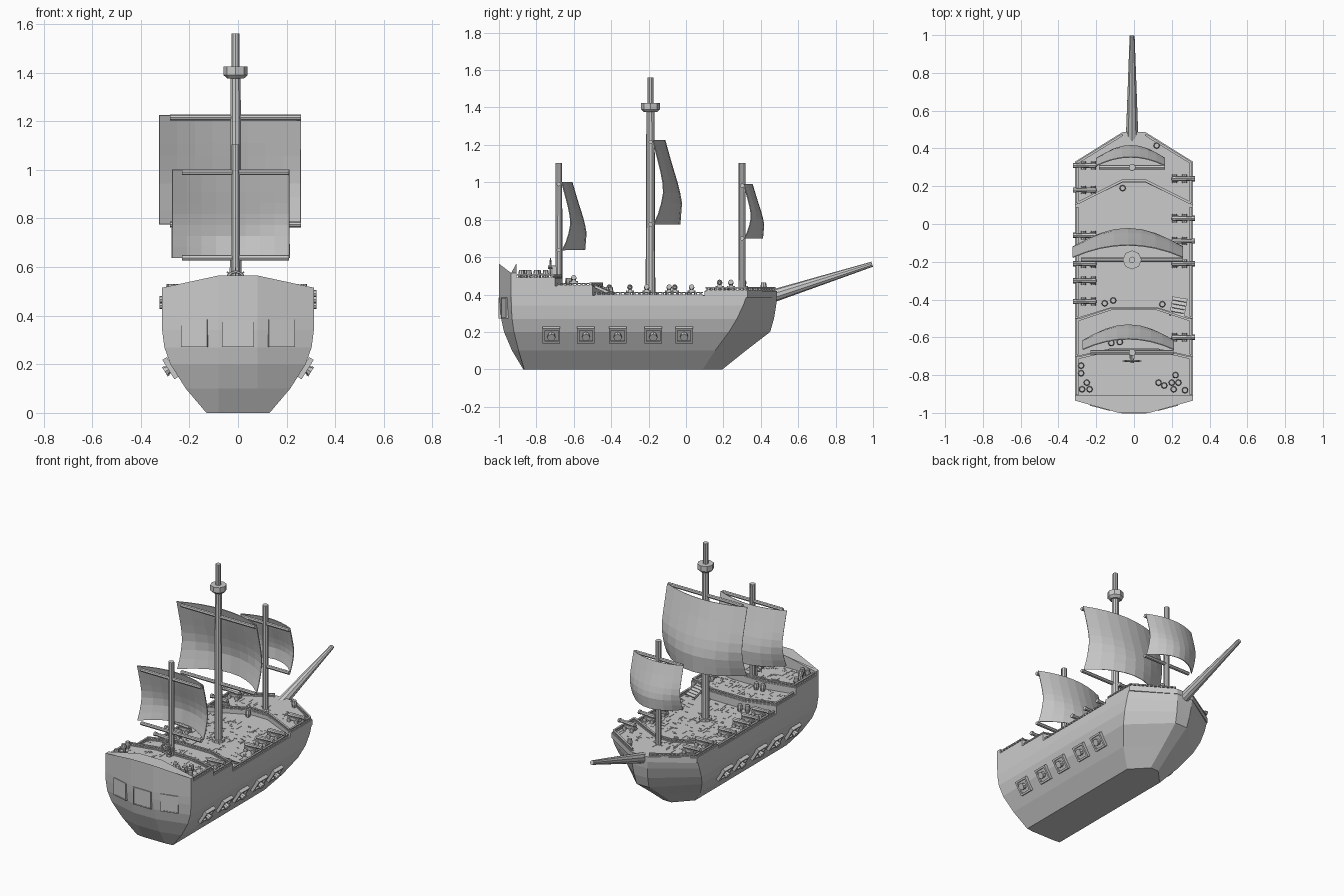
import bpy, bmesh, math, random
from mathutils import Matrix, Vector

if "Cube" in bpy.data.objects:
    bpy.data.objects.remove(bpy.data.objects["Cube"])
random.seed(4)
T, R = Matrix.Translation, Matrix.Rotation


def finish(bm, name):
    bmesh.ops.recalc_face_normals(bm, faces=bm.faces)
    me = bpy.data.meshes.new(name)
    bm.to_mesh(me)
    bm.free()
    ob = bpy.data.objects.new(name, me)
    bpy.context.collection.objects.link(ob)
    return ob


def cyl(bm, p, q, r1, r2=None, n=10, M=Matrix()):
    p, q = Vector(p), Vector(q)
    rot = (q - p).to_track_quat('Z', 'Y').to_matrix().to_4x4()
    bmesh.ops.create_cone(bm, cap_ends=True, segments=n, radius1=r1, radius2=r1 if r2 is None else r2,
                          depth=(q - p).length, matrix=M @ T((p + q) / 2) @ rot)


def box(bm, c, s, M=Matrix()):
    bmesh.ops.create_cube(bm, size=1, matrix=M @ T(c) @ Matrix.Diagonal((*s, 1)))


def loft(name, rings):
    bm = bmesh.new()
    vr = [[bm.verts.new(p) for p in ring] for ring in rings]
    n = len(vr[0])
    for a, b in zip(vr, vr[1:]):
        for i in range(n):
            bm.faces.new((a[i], a[(i + 1) % n], b[(i + 1) % n], b[i]))
    bm.faces.new(vr[0])
    bm.faces.new(vr[-1])
    return finish(bm, name)


def mirrored(half):
    return half + [(-x, y) for x, y in reversed(half)]


def prism(name, half, z0, z1):
    pts = mirrored(half)
    top = z1 if callable(z1) else (lambda x: z1)
    return loft(name, [[(x, y, z0) for x, y in pts], [(x, y, top(abs(x))) for x, y in pts]])


# Hull: z, half width, stern centre y, stern corner y, bow corner y, bow tip y, tip half width
W = .312
levels = [(0, .13, -.87, -.865, .09, .195, .03), (.1, .215, -.93, -.895, .155, .32, .035),
          (.2, .278, -.973, -.92, .23, .45, .045), (.27, .303, -.988, -.93, .272, .47, .05),
          (.34, W, -.995, -.934, .305, .482, .055), (.395, W, -.998, -.935, .325, .486, .06)]
loft("hull", [[(x, y, z) for x, y in mirrored([(.08, ys), (w, yc), (w, yb), (xt, yt)])]
              for z, w, ys, yc, yb, yt, xt in levels])

# Raised decks and crested transom
BOW = [(W, .33), (.06, .487)]
QUARTER = [(W, -.70), (.13, -.66)]
AFTER = [(W, -.50), (.12, -.44)]
FORE = [(W, .10), (.06, .22)]
prism("forecastle_deck", FORE[::-1] + BOW, .385, .42)
prism("after_deck", [(W, -.91)] + AFTER, .385, .445)
prism("quarter_deck", [(W, -.91)] + QUARTER, .44, .487)
prism("transom_top", [(.08, -1), (W, -.935), (W, -.907), (.08, -.907)], .39,
      lambda x: .565 if x < .1 else .515)


# Railings: bar on little posts
def railing(name, pts, z, h=.022):
    bm = bmesh.new()
    for a, b in zip(pts, pts[1:]):
        a, b = Vector((*a, z)), Vector((*b, z))
        d = b - a
        M = T((a + b) / 2) @ R(math.atan2(d.y, d.x), 4, 'Z')
        box(bm, (0, 0, h), (d.length, .012, .007), M)
        box(bm, (0, 0, .002), (d.length, .014, .006), M)
        n = max(2, round(d.length / .025))
        for i in range(n):
            p = a + d * (i + .5) / n
            cyl(bm, p, p + Vector((0, 0, h)), .006, n=6)
    finish(bm, name)


E = .300
for s, tag in ((1, "right"), (-1, "left")):
    railing("quarter_rail_" + tag, [(s * E, -.905), (s * E, -.70)], .487, .018)
    railing("after_rail_" + tag, [(s * E, -.69), (s * E, -.50)], .445, .014)
    railing("main_rail_" + tag, [(s * E, -.49), (s * E, .09)], .395, .016)
    railing("bow_rail_" + tag, [(s * E, .11), (s * E, .325), (s * .06, .473)], .42, .016)
for nm, line, z, iny in (("quarter", QUARTER, .487, -.01), ("after", AFTER, .445, -.01), ("fore", FORE, .42, .01)):
    railing(nm + "_break_rail", [(max(-E, min(E, x)), y + iny) for x, y in mirrored(line)], z, .016)

# Plank seams scattered over the decks
bm = bmesh.new()
for y0, y1, z, n in ((-.89, -.71, .487, 80), (-.65, -.51, .445, 60), (-.42, .1, .395, 200), (.23, .34, .42, 50)):
    for i in range(n):
        x, y = random.uniform(-.28, .28), random.uniform(y0, y1)
        size = (.004, .045, .004) if i % 3 == 0 else (.02, .004, .004)
        box(bm, (x, y, z), size)
finish(bm, "plank_seams")

# Masts with crow's nest, and bowsprit
MX = -.01
bm = bmesh.new()
cyl(bm, (MX, -.19, .39), (MX, -.19, 1.39), .026, .022)
cyl(bm, (MX, -.19, 1.38), (MX, -.19, 1.56), .017)
cyl(bm, (MX, -.19, .39), (MX, -.19, .41), .04)
finish(bm, "main_mast")
bm = bmesh.new()
cyl(bm, (MX, -.19, 1.375), (MX, -.19, 1.39), .034, .05, 8)
cyl(bm, (MX, -.19, 1.39), (MX, -.19, 1.425), .05, .05, 8)
finish(bm, "crows_nest")
for name, y, z in (("fore_mast", .30, .41), ("mizzen_mast", -.68, .44)):
    bm = bmesh.new()
    cyl(bm, (MX, y, z), (MX, y, 1.103), .019, .018)
    finish(bm, name)
bm = bmesh.new()
cyl(bm, (MX, .42, .378), (MX, .995, .562), .036, .014)
finish(bm, "bowsprit")


# Sails: billowing sheet between an upper and a lower yard
def interp(curve, t):
    for (a, u), (b, v) in zip(curve, curve[1:]):
        if t <= b:
            return u + (v - u) * (t - a) / (b - a)
    return curve[-1][1]


def sail(name, x0, x1, z0, z1, my, k, yx0, yx1, n=8):
    edge = [(0, .02), (.18, .055), (.42, .075), (.65, .055), (1, .015)]
    belly = [(0, .16), (.28, .17), (.5, .145), (.72, .115), (1, .08)]
    bm = bmesh.new()
    grid = []
    for j in range(n + 1):
        t = j / n
        e, c = interp(edge, t) * k, interp(belly, t) * k
        grid.append([bm.verts.new((x0 + (x1 - x0) * i / n, my + e + (c - e) * (1 - (2 * i / n - 1) ** 2),
                                   z0 + (z1 - z0) * t)) for i in range(n + 1)])
    for j in range(n):
        for i in range(n):
            bm.faces.new((grid[j][i], grid[j][i + 1], grid[j + 1][i + 1], grid[j + 1][i]))
    ob = finish(bm, name + "_sail")
    m = ob.modifiers.new("thickness", 'SOLIDIFY')
    m.thickness = .005
    bm = bmesh.new()
    for z in (z0, z1 - .01):
        cyl(bm, (yx0, my, z), (yx1, my, z), .012, n=8)
    finish(bm, name + "_yards")


sail("main", -.325, .26, .775, 1.225, -.19, 1, -.28, .26)
sail("mizzen", -.27, .21, .638, 1.0, -.68, .85, -.23, .21)
sail("fore", -.2, .165, .70, .992, .30, .7, -.185, .165)


# Gun ports tilted with the hull side
bm = bmesh.new()
for y in (-.72, -.535, -.365, -.175, -.01):
    for turn in (0, math.pi):
        M = T((0, y, 0)) @ R(turn, 4, 'Z') @ T((.272, 0, .187)) @ R(math.radians(32), 4, 'Y')
        box(bm, (.002, 0, 0), (.01, .08, .08), M)
        for s in (-1, 1):
            box(bm, (.006, s * .041, 0), (.022, .012, .094), M)
            box(bm, (.006, 0, s * .041), (.022, .082, .012), M)
        cyl(bm, (0, 0, 0), (.03, 0, 0), .02, .017, 8, M)
        cyl(bm, (.024, 0, 0), (.034, 0, 0), .022, .022, 8, M)
finish(bm, "gun_ports")

# Deck cannons on wheeled carriages: side, y, deck height
bm = bmesh.new()
guns = [(-1, .31, .42), (-1, .18, .42), (-1, -.06, .395), (-1, -.21, .395), (-1, -.30, .395), (-1, -.41, .395),
        (1, .24, .42), (1, .03, .395), (1, -.09, .395), (1, -.21, .395), (1, -.60, .445)]
for s, y, z in guns:
    M = T((0, y, z)) @ R(0 if s > 0 else math.pi, 4, 'Z')
    cyl(bm, (.205, 0, .042), (.318, 0, .046), .015, .010, 8, M)
    cyl(bm, (.308, 0, .046), (.322, 0, .046), .014, .014, 8, M)
    cyl(bm, (.195, 0, .042), (.207, 0, .042), .006, .012, 8, M)
    box(bm, (.24, 0, .022), (.08, .022, .02), M)
    for x in (.215, .268):
        for w in (-1, 1):
            cyl(bm, (x, w * .012, .013), (x, w * .022, .013), .013, .013, 8, M)
finish(bm, "deck_cannons")

# Stern windows, each a pane inside a frame
bm = bmesh.new()
tilt = math.atan2(.06, .23)
for M, w in ((T((0, -.994, .328)), .125), (T((.178, -.967, .328)) @ R(tilt, 4, 'Z'), .105),
             (T((-.178, -.967, .328)) @ R(-tilt, 4, 'Z'), .105)):
    box(bm, (0, 0, 0), (w, .012, .108), M)
    for s in (-1, 1):
        box(bm, (s * w / 2, 0, 0), (.006, .018, .114), M)
        box(bm, (0, 0, s * .054), (w, .018, .006), M)
finish(bm, "stern_windows")

# Barrels standing on the decks
bm = bmesh.new()
spots = [(-.28, -.75, .487), (-.28, -.79, .487), (-.25, -.84, .487), (-.275, -.875, .487), (-.235, -.875, .487),
         (.13, -.84, .487), (.16, -.855, .487), (.2, -.84, .487), (.22, -.80, .487), (.235, -.84, .487),
         (.21, -.875, .487), (.27, -.88, .487), (.12, .415, .42), (-.06, .19, .395), (-.155, -.42, .395),
         (-.11, -.405, .395), (.15, -.425, .395), (-.12, -.63, .445), (-.075, -.625, .445)]
for x, y, z in spots:
    cyl(bm, (x, y, z), (x, y, z + .022), .013, .017, 8)
    cyl(bm, (x, y, z + .022), (x, y, z + .044), .017, .013, 8)
finish(bm, "barrels")

# Boarding plank ramp between after deck and main deck
bm = bmesh.new()
M = T((.235, -.44, .425)) @ R(math.radians(-10), 4, 'Z') @ R(math.radians(-24), 4, 'X')
for i in range(5):
    box(bm, (0, -.044 + i * .022, 0), (.075, .019, .008), M)
for s in (-1, 1):
    box(bm, (s * .037, 0, 0), (.006, .11, .014), M)
finish(bm, "deck_steps")

# Steering wheel behind the mizzen mast
bm = bmesh.new()
C = Vector((MX, -.725, .545))
rim = [C + .036 * Vector((math.cos(i * math.pi / 6), 0, math.sin(i * math.pi / 6))) for i in range(12)]
for i in range(12):
    cyl(bm, rim[i], rim[(i + 1) % 12], .006, n=6)
for i in range(4):
    d = .05 * Vector((math.cos(i * math.pi / 4), 0, math.sin(i * math.pi / 4)))
    cyl(bm, C - d, C + d, .003, n=6)
cyl(bm, C - Vector((0, .012, 0)), C + Vector((0, .035, 0)), .009, n=8)
box(bm, (MX, -.70, .515), (.025, .025, .065))
finish(bm, "steering_wheel")
